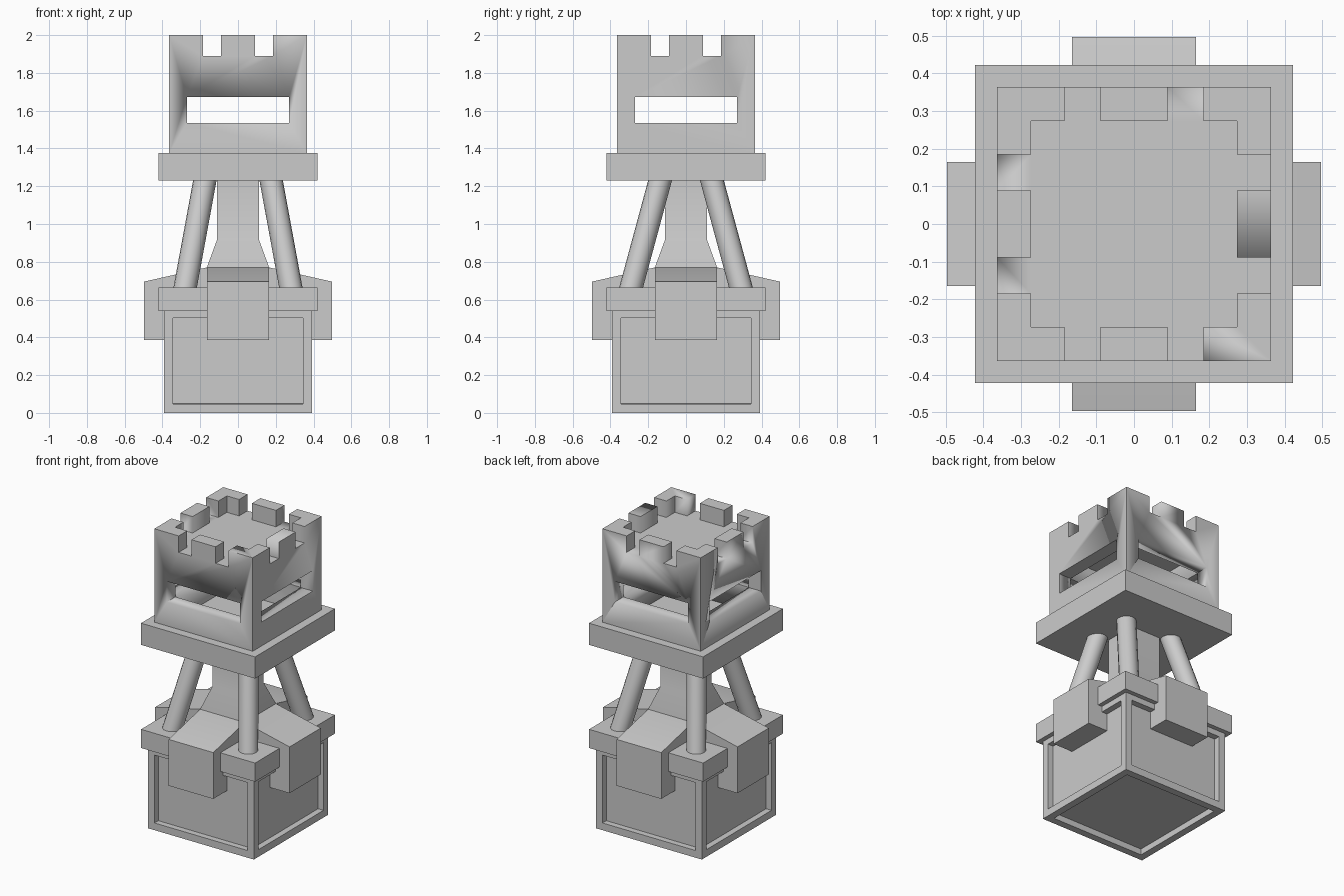
import bpy, bmesh
from math import radians
from mathutils import Vector

if "Cube" in bpy.data.objects:
    bpy.data.objects.remove(bpy.data.objects["Cube"])


def add(name, bm, angle=30):
    bmesh.ops.recalc_face_normals(bm, faces=bm.faces)
    me = bpy.data.meshes.new(name)
    bm.to_mesh(me)
    bm.free()
    ob = bpy.data.objects.new(name, me)
    bpy.context.collection.objects.link(ob)
    bpy.ops.object.select_all(action='DESELECT')
    ob.select_set(True)
    bpy.context.view_layer.objects.active = ob
    bpy.ops.object.shade_smooth_by_angle(angle=radians(angle))
    return ob


def box_bm(x0, x1, y0, y1, z0, z1):
    bm = bmesh.new()
    bmesh.ops.create_cube(bm, size=1)
    for v in bm.verts:
        v.co = ((x0 + x1) / 2 + v.co.x * (x1 - x0),
                (y0 + y1) / 2 + v.co.y * (y1 - y0),
                (z0 + z1) / 2 + v.co.z * (z1 - z0))
    return bm


def block(name, half, z0, z1):
    return add(name, box_bm(-half, half, -half, half, z0, z1))


def cut(ob, *dims):
    # subtract a box, apply, and discard the cutter
    cutter = add("cutter", box_bm(*dims))
    cutter.hide_render = True
    mod = ob.modifiers.new("cut", 'BOOLEAN')
    mod.operation = 'DIFFERENCE'
    mod.solver = 'EXACT'
    mod.object = cutter
    bpy.context.view_layer.objects.active = ob
    bpy.ops.object.modifier_apply(modifier=mod.name)
    bpy.data.objects.remove(cutter)


# Base box with recessed panels, framing edges shaded round
bm = box_bm(-.392, .392, -.392, .392, 0, .55)
faces = bm.faces[:]
bmesh.ops.inset_individual(bm, faces=faces, thickness=.068)
bmesh.ops.inset_individual(bm, faces=faces, thickness=.0005, depth=-.04)
add("base_box", bm)

# Slab capping the base
block("base_cap", .422, .54, .665)

# Two crossing saddle arms that hang over the sides
profile = [(-.497, .385), (.497, .385), (.497, .695),
           (.165, .77), (-.165, .77), (-.497, .695)]
for axis in (0, 1):
    bm = bmesh.new()
    rings = []
    for s in (-.165, .165):
        rings.append([bm.verts.new((a, s, z) if axis == 0 else (s, a, z))
                      for a, z in profile])
    bm.faces.new(rings[0])
    bm.faces.new(rings[1])
    n = len(profile)
    for i in range(n):
        j = (i + 1) % n
        bm.faces.new((rings[0][i], rings[0][j], rings[1][j], rings[1][i]))
    add("saddle_arm_" + "xy"[axis], bm)

# Square central column flaring at its foot
bm = bmesh.new()
prev = None
for h, z in ((.165, .76), (.165, .77), (.11, .92), (.11, 1.25)):
    ring = [bm.verts.new((h * a, h * b, z))
            for a, b in ((-1, -1), (1, -1), (1, 1), (-1, 1))]
    if prev:
        for i in range(4):
            j = (i + 1) % 4
            bm.faces.new((prev[i], prev[j], ring[j], ring[i]))
    else:
        bm.faces.new(ring)
    prev = ring
bm.faces.new(prev)
add("central_column", bm)

# Four leaning round struts
for sx in (-1, 1):
    for sy in (-1, 1):
        a = Vector((sx * .284, sy * .297, .64))
        b = Vector((sx * .172, sy * .132, 1.25))
        d = b - a
        bm = bmesh.new()
        bmesh.ops.create_cone(bm, cap_ends=True, segments=16,
                              radius1=.061, radius2=.061, depth=d.length)
        rot = Vector((0, 0, 1)).rotation_difference(d).to_matrix()
        bmesh.ops.rotate(bm, matrix=rot, verts=bm.verts)
        bmesh.ops.translate(bm, vec=(a + b) / 2, verts=bm.verts)
        add("strut", bm)

# Platform under the turret
block("platform", .422, 1.23, 1.375)

# Turret: hollow room, window slots, roof recess and battlement notches
turret = block("turret", .364, 1.375, 2)
cut(turret, -.274, .274, -.274, .274, 1.3, 1.8)
cut(turret, -.274, .274, -.274, .274, 1.89, 2.1)
cut(turret, -.271, .271, -.6, .6, 1.535, 1.672)
cut(turret, -.6, .6, -.271, .271, 1.535, 1.672)
for lo, hi in ((-.184, -.089), (.089, .184)):
    cut(turret, lo, hi, -.6, .6, 1.89, 2.1)
    cut(turret, -.6, .6, lo, hi, 1.89, 2.1)
